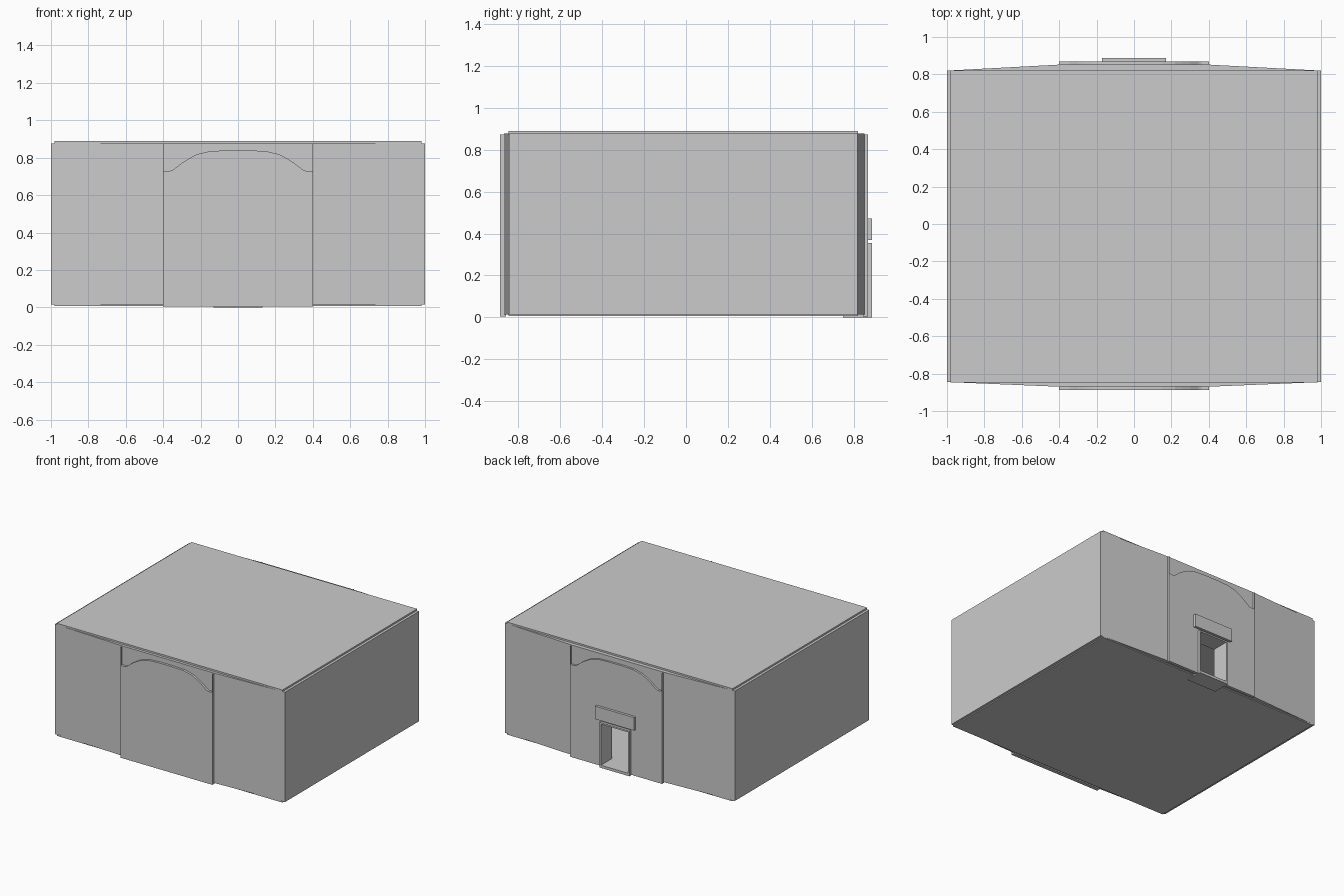
import bpy, bmesh
from mathutils import Vector

if "Cube" in bpy.data.objects:
    bpy.data.objects.remove(bpy.data.objects["Cube"])


def make(name, bm):
    bmesh.ops.recalc_face_normals(bm, faces=bm.faces)
    me = bpy.data.meshes.new(name)
    bm.to_mesh(me)
    bm.free()
    ob = bpy.data.objects.new(name, me)
    bpy.context.scene.collection.objects.link(ob)
    return ob


def prism(name, pts, offset):
    """Extrude a closed 3D outline along an offset."""
    bm = bmesh.new()
    face = bm.faces.new([bm.verts.new(p) for p in pts])
    new = bmesh.ops.extrude_face_region(bm, geom=[face], use_keep_orig=True)["geom"]
    bmesh.ops.translate(bm, vec=Vector(offset),
                        verts=[g for g in new if isinstance(g, bmesh.types.BMVert)])
    return make(name, bm)


def box(name, x0, x1, y0, y1, z0, z1):
    return prism(name, [(x0, y0, z0), (x1, y0, z0), (x1, y1, z0), (x0, y1, z0)],
                 (0, 0, z1 - z0))


def cut(ob, cutter):
    m = ob.modifiers.new("cut", 'BOOLEAN')
    m.operation = 'DIFFERENCE'
    m.solver = 'EXACT'
    m.object = cutter
    cutter.hide_render = True
    cutter.hide_set(True)


# Hall walls: front and back swell slightly towards the middle
half = [(1, -.845), (1, .82), (.4, .852)]
outline = half + [(-x, y) for x, y in reversed(half)] + [(-.4, -.87), (.4, -.87)]
walls = prism("hall_walls", [(x, y, .014) for x, y in outline], (0, 0, .863))

# Hollow interior and doorway
cavity = box("room_cutter", -.97, .97, -.82, .80, .02, .865)
doorway = box("doorway_cutter", -.122, .122, .70, .95, .02, .347)
cut(walls, cavity)
cut(walls, doorway)

# Slightly inset roof and floor slabs
box("roof_slab", -.98, .98, -.848, .822, .870, .89)
box("floor_slab", -.98, .98, -.848, .822, .006, .018)

# Arched panels on front and back, with thin full-height side fins
right = [(.4, .005), (.4, .73), (.36, .73), (.345, .737), (.30, .772),
         (.26, .797), (.22, .818), (.15, .835), (.06, .839)]
arch = right + [(-x, z) for x, z in reversed(right)]
for side, y0, y1 in (("front", -.86, -.888), ("back", .845, .868)):
    panel = prism(side + "_arch_panel", [(x, y0, z) for x, z in arch], (0, y1 - y0, 0))
    if side == "back":
        cut(panel, doorway)
    for s, label in ((-1, "left"), (1, "right")):
        a, b = sorted((s * .4, s * .397))
        box(f"{side}_{label}_fin", a, b, min(y0, y1), max(y0, y1), .005, .872)

# Door frame lining the opening
for s, label in ((-1, "left"), (1, "right")):
    a, b = sorted((s * .118, s * .13))
    box("door_jamb_" + label, a, b, .75, .888, 0, .355)
box("door_lintel", -.13, .13, .75, .888, .343, .355)
box("door_threshold", -.13, .13, .75, .888, 0, .021)

# Plain sign plate above the door
box("sign_plate", -.17, .17, .865, .888, .37, .472)
